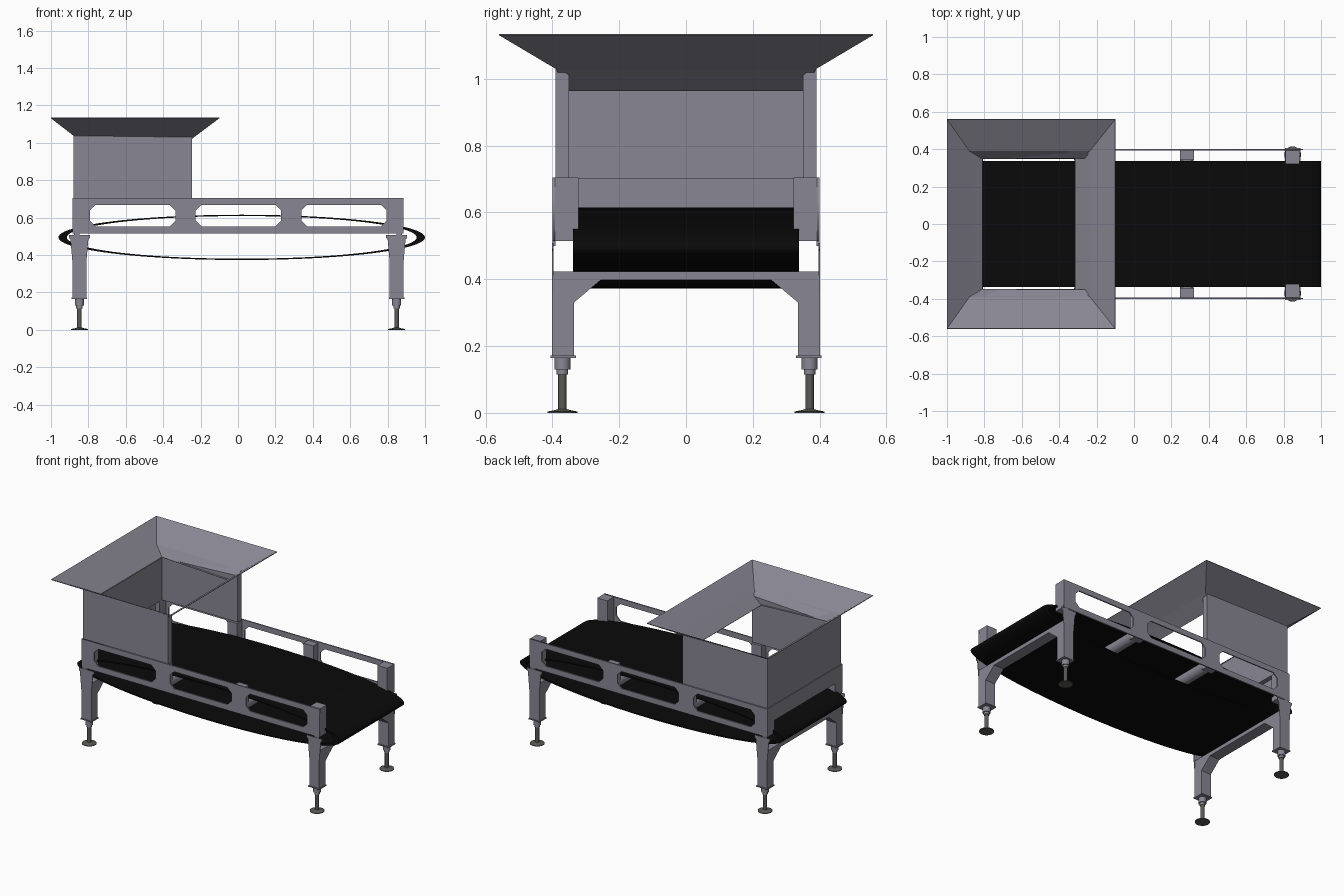
import bpy, bmesh
from math import cos, sin, pi

if "Cube" in bpy.data.objects:
    bpy.data.objects.remove(bpy.data.objects["Cube"])


def material(name, c):
    m = bpy.data.materials.new(name)
    m.diffuse_color = (*c, 1)
    m.use_nodes = True
    m.node_tree.nodes["Principled BSDF"].inputs["Base Color"].default_value = m.diffuse_color
    return m


BLACK = material("belt_black", (0.003, 0.003, 0.003))
DARK = material("foot_dark", (0.1, 0.1, 0.09))
STEEL = material("painted_steel", (0.25, 0.24, 0.29))


def make(name, verts, faces, mat=STEEL, smooth=False):
    me = bpy.data.meshes.new(name)
    me.from_pydata(verts, [], faces)
    bm = bmesh.new()
    bm.from_mesh(me)
    bmesh.ops.recalc_face_normals(bm, faces=bm.faces)
    bm.to_mesh(me)
    bm.free()
    ob = bpy.data.objects.new(name, me)
    bpy.context.collection.objects.link(ob)
    me.materials.append(mat)
    if smooth:
        bpy.ops.object.select_all(action='DESELECT')
        ob.select_set(True)
        bpy.context.view_layer.objects.active = ob
        bpy.ops.object.shade_smooth_by_angle()
    return ob


def box(name, x0, x1, y0, y1, z0, z1):
    v = [(x, y, z) for x in (x0, x1) for y in (y0, y1) for z in (z0, z1)]
    f = [(0, 1, 3, 2), (4, 6, 7, 5), (0, 4, 5, 1), (2, 3, 7, 6), (0, 2, 6, 4), (1, 5, 7, 3)]
    return make(name, v, f)


def prism(name, pts, axis, a, b):
    """Extrude an outline along x (points are y,z) or y (points are x,z)."""
    place = (lambda p, t: (t, p[0], p[1])) if axis == 'x' else (lambda p, t: (p[0], t, p[1]))
    n = len(pts)
    v = [place(p, a) for p in pts] + [place(p, b) for p in pts]
    f = [tuple(range(n)), tuple(range(n, 2 * n))]
    f += [(i, (i + 1) % n, n + (i + 1) % n, n + i) for i in range(n)]
    return make(name, v, f)


def lathe(name, x, y, profile, n=24, mat=STEEL):
    v = [(x + r * cos(2 * pi * i / n), y + r * sin(2 * pi * i / n), z)
         for r, z in profile for i in range(n)]
    f = [(k * n + i, k * n + (i + 1) % n, (k + 1) * n + (i + 1) % n, (k + 1) * n + i)
         for k in range(len(profile) - 1) for i in range(n)]
    f += [tuple(range(n)), tuple(range(len(v) - n, len(v)))]
    return make(name, v, f, mat, True)


# conveyor belt: flattened elliptical loop, thicker at the ends
N = 96
loops = [(0.98, 0.121, -0.338), (0.98, 0.121, 0.338), (0.935, 0.114, 0.338), (0.935, 0.114, -0.338)]
verts = [(0.02 + a * cos(2 * pi * i / N), y, 0.494 + b * sin(2 * pi * i / N))
         for a, b, y in loops for i in range(N)]
faces = [(k * N + i, k * N + (i + 1) % N, (k + 1) % 4 * N + (i + 1) % N, (k + 1) % 4 * N + i)
         for k in range(4) for i in range(N)]
make("belt", verts, faces, BLACK, True)


# side frames: thin plates with chamfered windows
def side_frame(name, y):
    cu = bpy.data.curves.new(name, 'CURVE')
    cu.dimensions = '2D'
    cu.fill_mode = 'BOTH'
    cu.extrude = 0.004

    def outline(x0, x1, z0, z1, c):
        pts = [(x0 + c, z0), (x1 - c, z0), (x1, z0 + c), (x1, z1 - c),
               (x1 - c, z1), (x0 + c, z1), (x0, z1 - c), (x0, z0 + c)]
        if c == 0:
            pts = [(x0, z0), (x1, z0), (x1, z1), (x0, z1)]
        s = cu.splines.new('POLY')
        s.points.add(len(pts) - 1)
        for p, q in zip(s.points, pts):
            p.co = (*q, 0, 1)
        s.use_cyclic_u = True

    outline(-0.88, 0.885, 0.515, 0.705, 0)
    for xc in (-0.563, 0.002, 0.567):
        outline(xc - 0.228, xc + 0.228, 0.553, 0.668, 0.03)
    cu.materials.append(STEEL)
    ob = bpy.data.objects.new(name, cu)
    ob.location.y = y
    ob.rotation_euler.x = pi / 2
    bpy.context.collection.objects.link(ob)
    bpy.ops.object.select_all(action='DESELECT')
    ob.select_set(True)
    bpy.context.view_layer.objects.active = ob
    bpy.ops.object.convert(target='MESH')


for s, side in ((-1, "front"), (1, "back")):
    side_frame(side + "_side_frame", s * 0.396)
    # brackets behind the webs
    for x in (-0.283, 0.283):
        box(side + "_bracket", x - 0.037, x + 0.037, *sorted((s * 0.343, s * 0.393)), 0.52, 0.695)
    for x, end in ((-0.848, "left"), (0.848, "right")):
        nm = f"{side}_{end}_"
        e = 1 if x > 0 else -1
        # corner post and spacer down to the leg
        box(nm + "post", x - 0.037, x + 0.037, *sorted((s * 0.322, s * 0.399)), 0.515, 0.704)
        box(nm + "spacer", *sorted((x, x + e * 0.03)), *sorted((s * 0.39, s * 0.399)), 0.50, 0.52)
        # flared outer plate of the leg
        half = [(0.037, 0.17), (0.037, 0.36), (0.048, 0.485), (0.056, 0.49), (0.056, 0.508)]
        prism(nm + "leg_plate", [(x + a, z) for a, z in half] + [(x - a, z) for a, z in half[::-1]],
              'y', s * 0.396, s * 0.401)
        # base flange, collars, rod and foot disc
        box(nm + "leg_flange", x - 0.042, x + 0.042, *sorted((s * 0.33, s * 0.405)), 0.165, 0.172)
        lathe(nm + "collar", x, s * 0.37,
              [(0.024, 0.168), (0.024, 0.13), (0.017, 0.13), (0.017, 0.115)])
        lathe(nm + "foot", x, s * 0.37,
              [(0.0125, 0.118), (0.0125, 0.012), (0.02, 0.009), (0.045, 0.004), (0.045, 0.0)], 24, DARK)

# leg portals: two legs, cross beam and gussets in one profile
portal = [(0.40, 0.424), (0.40, 0.17), (0.336, 0.17), (0.336, 0.33), (0.255, 0.398)]
outline = portal + [(-y, z) for y, z in portal[::-1]]
for x, end in ((-0.848, "left"), (0.848, "right")):
    prism(end + "_leg_portal", outline, 'x', x - 0.037, x + 0.037)

# cross tubes running through the belt loop
for x in (-0.283, 0.283):
    t = lathe("cross_tube", 0, 0, [(0.036, -0.393), (0.036, 0.393)])
    t.rotation_euler.x = pi / 2
    t.location = (x, 0, 0.557)

# end plate under the hopper
box("end_plate", -0.884, -0.84, -0.398, 0.398, 0.60, 0.704)

# hopper body: U-shaped wall open towards the belt run, top sloped to meet the flare
u = [(-0.247, 0.39, 1.036), (-0.88, 0.39, 1.036), (-0.88, -0.39, 1.036), (-0.247, -0.39, 1.036),
     (-0.247, -0.35, 1.012), (-0.81, -0.35, 0.984), (-0.81, 0.35, 0.984), (-0.247, 0.35, 1.012)]
verts = [(x, y, 0.70) for x, y, z in u] + u
quads = [(0, 1, 6, 7), (1, 2, 5, 6), (2, 3, 4, 5)]
make("hopper_body", verts, [tuple(i + k for i in q) for q in quads for k in (0, 8)] +
     [(i, (i + 1) % 8, 8 + (i + 1) % 8, 8 + i) for i in range(8)])

# hopper flare: rim, outer break and inner lip
rings = [(-1.0, -0.10, 0.56, 1.133, 1.133), (-0.88, -0.235, 0.39, 1.04, 1.032),
         (-0.81, -0.315, 0.348, 0.988, 0.965)]
verts = [p for x0, x1, y, zl, zr in rings
         for p in ((x0, -y, zl), (x1, -y, zr), (x1, y, zr), (x0, y, zl))]
faces = [(4 * k + i, 4 * k + (i + 1) % 4, 4 * k + 4 + (i + 1) % 4, 4 * k + 4 + i)
         for k in range(2) for i in range(4)]
flare = make("hopper_flare", verts, faces)
mod = flare.modifiers.new("thickness", 'SOLIDIFY')
mod.thickness = 0.004
mod.offset = 0
